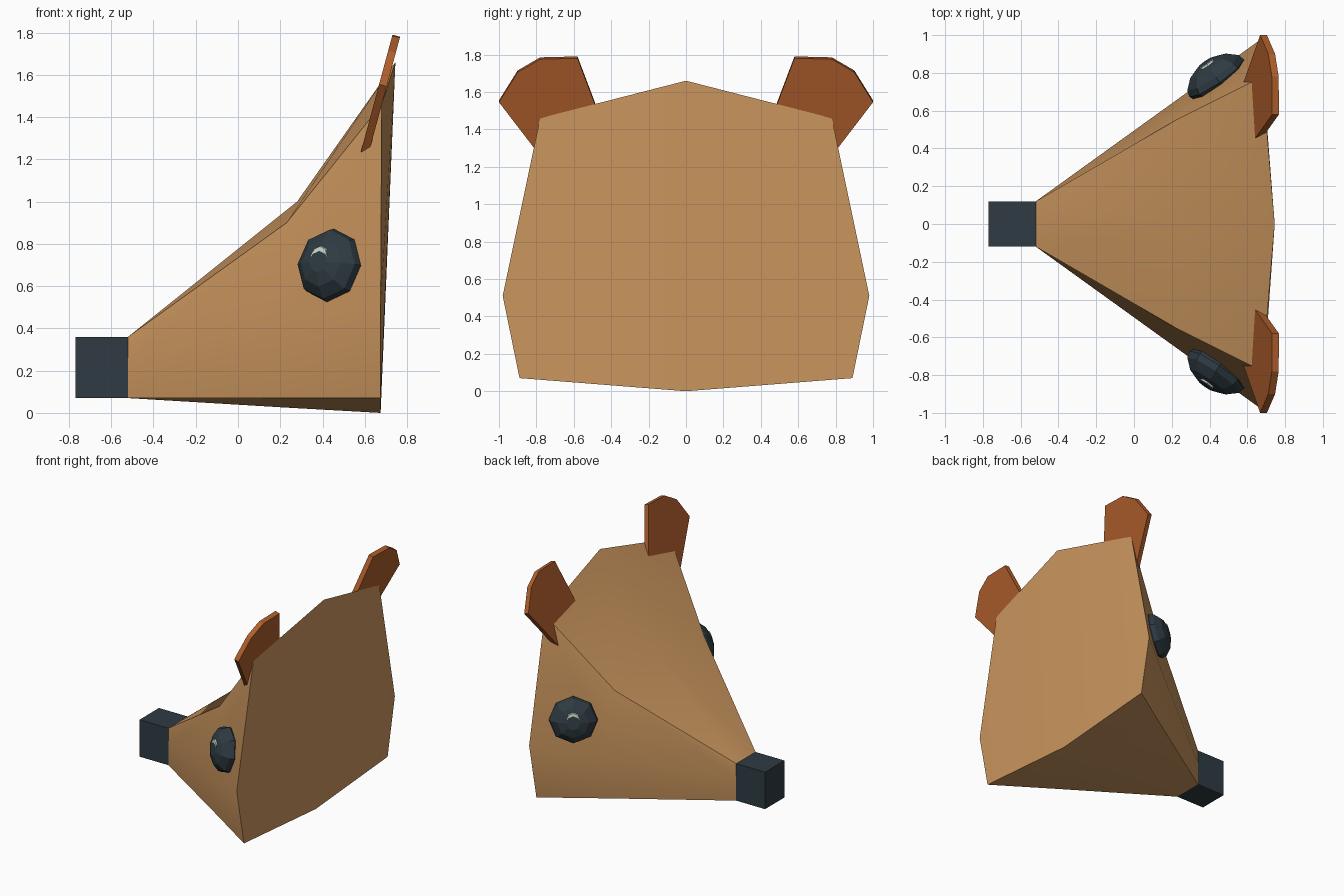
import bpy, bmesh, math
from mathutils import Vector

if "Cube" in bpy.data.objects:
    bpy.data.objects.remove(bpy.data.objects["Cube"])


def material(name, rgb):
    m = bpy.data.materials.new(name)
    lin = [c / 12.92 if c <= 0.04045 else ((c + 0.055) / 1.055) ** 2.4
           for c in (v / 255 for v in rgb)]
    m.diffuse_color = (*lin, 1)
    m.use_nodes = True
    m.node_tree.nodes["Principled BSDF"].inputs["Base Color"].default_value = m.diffuse_color
    return m


TAN = material("tan", (204, 151, 95))
BROWN = material("ear brown", (176, 95, 44))
SLATE = material("dark slate", (46, 59, 66))
PALE = material("pale highlight", (208, 219, 208))


def finish(name, bm, mat, smooth=False):
    bmesh.ops.remove_doubles(bm, verts=bm.verts, dist=0.0005)
    bmesh.ops.recalc_face_normals(bm, faces=bm.faces)
    me = bpy.data.meshes.new(name)
    bm.to_mesh(me)
    bm.free()
    me.materials.append(mat)
    ob = bpy.data.objects.new(name, me)
    bpy.context.collection.objects.link(ob)
    if smooth:
        bpy.ops.object.select_all(action='DESELECT')
        ob.select_set(True)
        bpy.context.view_layer.objects.active = ob
        bpy.ops.object.shade_smooth_by_angle(angle=math.radians(30))
    return ob


# Head: three half cross-sections (bottom centre round to top centre), mirrored
sections = [
    [(-.52, 0, .07), (-.52, .12, .07), (-.52, .12, .25), (-.52, .12, .36), (-.52, 0, .36)],
    [(.23, 0, .025), (.23, .60, .07), (.23, .66, .40), (.23, .555, .90), (.28, 0, 1.0)],
    [(.675, 0, 0), (.675, .89, .07), (.675, .98, .51), (.68, .78, 1.46), (.745, 0, 1.66)],
]
bm = bmesh.new()
for s in (1, -1):
    rings = [[bm.verts.new((x, s * y, z)) for x, y, z in sec] for sec in sections]
    for a, b in zip(rings, rings[1:]):
        for i in range(4):
            bm.faces.new((a[i], a[i + 1], b[i + 1], b[i]))
    bm.faces.new(rings[0])
    bm.faces.new(rings[-1])
finish("head", bm, TAN, smooth=True)

# Nose block
bm = bmesh.new()
bmesh.ops.create_cube(bm, size=1)
for v in bm.verts:
    v.co = (-.645 + v.co.x * .25, v.co.y * .24, .215 + v.co.z * .29)
finish("nose", bm, SLATE)

# Ears: leaning plates whose roots sit inside the head
ear = [(.58, 1.79), (.78, 1.785), (.90, 1.715), (1.0, 1.555), (.72, 1.19), (.44, 1.42)]
for s, side in ((1, "left"), (-1, "right")):
    bm = bmesh.new()
    face = bm.faces.new([bm.verts.new((.58 + .27 * (z - 1.23), s * y, z)) for y, z in ear])
    ext = bmesh.ops.extrude_face_region(bm, geom=[face], use_keep_orig=True)
    for g in ext["geom"]:
        if isinstance(g, bmesh.types.BMVert):
            g.co += Vector((.036, 0, -.01))
    finish(side + "_ear", bm, BROWN)


def dome(name, centre, normal, rings, mat):
    """Eight-sided stack of (radius, height) rings about a normal."""
    n = normal.normalized()
    u = Vector((0, 0, 1)).cross(n).normalized()
    w = n.cross(u)
    bm = bmesh.new()
    loops = []
    for r, h in rings:
        loops.append([bm.verts.new(centre + n * h + r * (
            u * math.cos(k * math.pi / 4) + w * math.sin(k * math.pi / 4)))
            for k in range(8)])
    for a, b in zip(loops, loops[1:]):
        for k in range(8):
            j = (k + 1) % 8
            bm.faces.new((a[k], a[j], b[j], b[k]))
    bm.faces.new(loops[0])
    bm.faces.new(loops[-1])
    finish(name, bm, mat)


# Eyes: faceted domes on the cheeks, each with a small highlight
for s, side in ((1, "left"), (-1, "right")):
    n = Vector((-.56, s * .81, .163))
    c = Vector((.44, s * .768, .697))
    dome(side + "_eye", c, n, [(.155, -.03), (.175, .005), (.165, .04), (.115, .085), (.05, .108)], SLATE)
    up = Vector((0, 0, 1)) - n * n.z
    dome(side + "_eye_highlight", c + up * .03 + n * .098, n, [(.05, 0), (.045, .009)], PALE)
